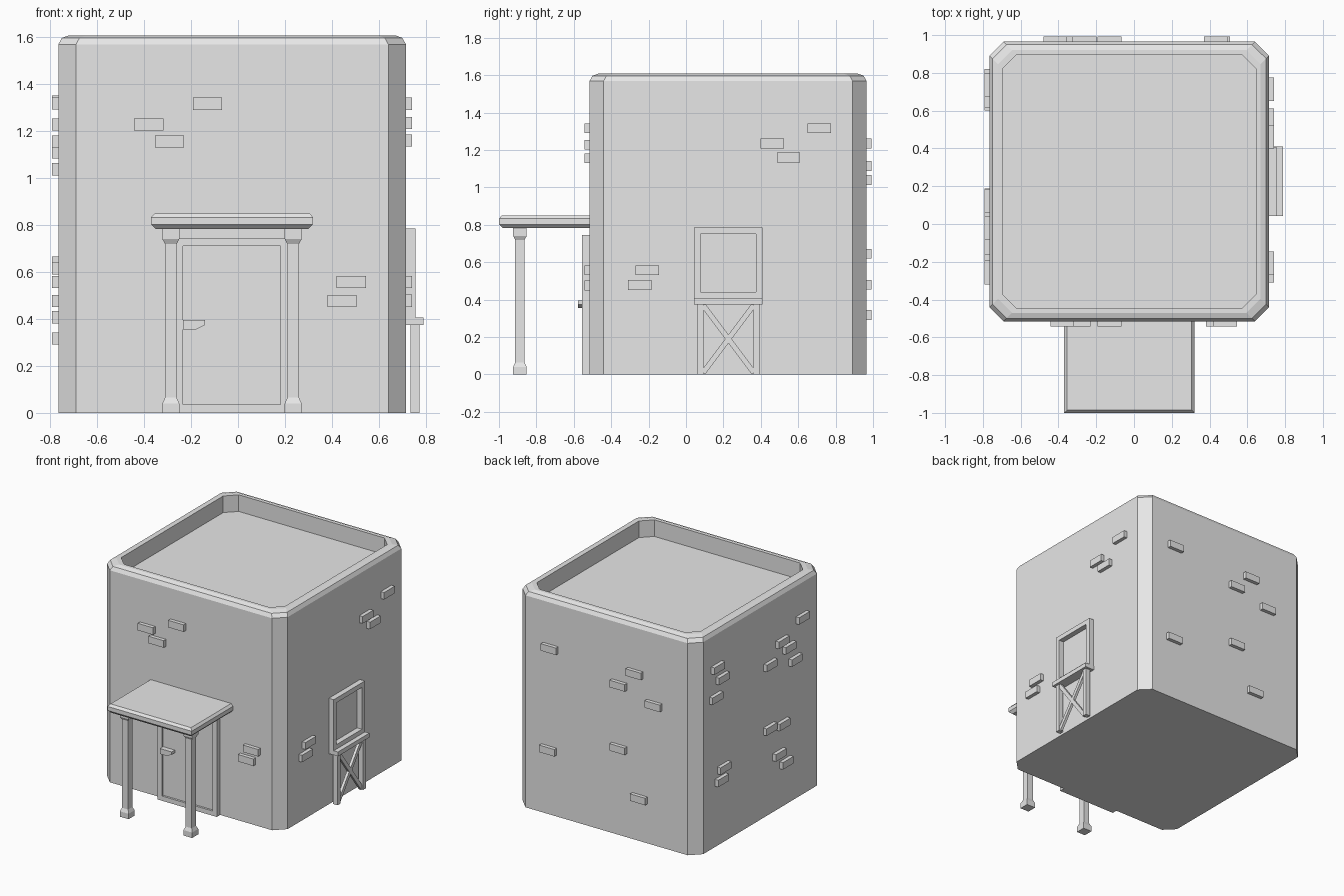
import bpy, bmesh
from mathutils import Matrix, Vector
from math import atan2, hypot

old = bpy.data.objects.get("Cube")
if old:
    bpy.data.objects.remove(old, do_unlink=True)

grey = bpy.data.materials.new("plain grey")
grey.use_nodes = True
grey.diffuse_color = (0.8, 0.8, 0.8, 1)
grey.node_tree.nodes["Principled BSDF"].inputs["Base Color"].default_value = (0.8, 0.8, 0.8, 1)


def finish(name, bm):
    bmesh.ops.recalc_face_normals(bm, faces=bm.faces)
    mesh = bpy.data.meshes.new(name)
    bm.to_mesh(mesh)
    bm.free()
    mesh.materials.append(grey)
    obj = bpy.data.objects.new(name, mesh)
    bpy.context.collection.objects.link(obj)
    return obj


def add_box(bm, lo, hi, turn=Matrix()):
    lo, hi = Vector(lo), Vector(hi)
    place = Matrix.Translation((lo + hi) / 2) @ turn @ Matrix.Diagonal((*(hi - lo), 1))
    bmesh.ops.create_cube(bm, size=1, matrix=place)


def boxes(name, *spans):
    bm = bmesh.new()
    for lo, hi in spans:
        add_box(bm, lo, hi)
    return finish(name, bm)


def loft(name, rings):
    """Join rings of equal point count and cap both ends."""
    bm = bmesh.new()
    loops = [[bm.verts.new(p) for p in ring] for ring in rings]
    for a, b in zip(loops, loops[1:]):
        for i in range(len(a)):
            j = (i + 1) % len(a)
            bm.faces.new((a[i], a[j], b[j], b[i]))
    bm.faces.new(loops[0])
    bm.faces.new(loops[-1])
    return finish(name, bm)


# Tower body: chamfered square with a rounded rim and sunken roof
CX, CY, HALF, CUT = -0.025, 0.225, 0.74, 0.075


def octagon(h, z):
    c = h - CUT
    pts = [(h, -c), (h, c), (c, h), (-c, h), (-h, c), (-h, -c), (-c, -h), (c, -h)]
    return [(CX + x, CY + y, z) for x, y in pts]


rim = [(HALF, 0), (HALF, 1.57), (0.725, 1.597), (0.695, 1.608), (0.672, 1.608), (0.672, 1.485)]
loft("tower_body", [octagon(h, z) for h, z in rim])


# Porch roof with chamfered front and sides
def roof_ring(inset, z):
    l, r, f, b = -0.37 + inset, 0.32 - inset, -1 + inset, -0.51
    return [(l, f, z), (r, f, z), (r, b, z), (l, b, z)]


loft("porch_roof", [roof_ring(i, z) for i, z in
                    [(0.02, 0.783), (0, 0.803), (0, 0.833), (0.015, 0.85)]])


# Porch posts with flared feet and heads
def square(x, y, h, z):
    return [(x - h, y - h, z), (x + h, y - h, z), (x + h, y + h, z), (x - h, y + h, z)]


post = [(0.036, 0), (0.036, 0.04), (0.025, 0.065), (0.025, 0.72), (0.036, 0.74), (0.036, 0.79)]
for side, x in (("right", -0.286), ("left", 0.235)):
    loft("porch_post_" + side, [square(x, -0.888, h, z) for h, z in post])


# Frames built from four bars
def frame(name, axis, u0, u1, z0, z1, w, d0, d1):
    bars = [(u0, u0 + w, z0, z1), (u1 - w, u1, z0, z1),
            (u0 + w, u1 - w, z0, z0 + w), (u0 + w, u1 - w, z1 - w, z1)]
    spans = []
    for a, b, low, high in bars:
        if axis == "x":
            spans.append(((a, d0, low), (b, d1, high)))
        else:
            spans.append(((d0, a, low), (d1, b, high)))
    return boxes(name, *spans)


# Door
frame("door_frame", "x", -0.27, 0.215, 0, 0.745, 0.035, -0.555, -0.51)
boxes("door_panel", ((-0.236, -0.54, 0.03), (0.181, -0.51, 0.715)))
handle = [(-0.235, 0.395), (-0.14, 0.395), (-0.14, 0.375), (-0.18, 0.355), (-0.235, 0.355)]
loft("door_handle", [[(x, y, z) for x, z in handle] for y in (-0.577, -0.535)])

# Window, sill and braced stand on the left wall
frame("window_frame", "y", 0.042, 0.408, 0.405, 0.785, 0.035, 0.71, 0.755)
boxes("window_sill", ((0.71, 0.042, 0.375), (0.79, 0.41, 0.407)))
boxes("stand_legs", *[((0.735, y, 0), (0.773, y + 0.032, 0.378)) for y in (0.062, 0.36)])
bm = bmesh.new()
rise, run = 0.36, 0.27
length = hypot(rise, run)
for s in (1, -1):
    tilt = Matrix.Rotation(s * atan2(rise, run), 4, "X")
    mid = Vector((0.755, 0.227, 0.19))
    size = Vector((0.02, length, 0.028)) / 2
    add_box(bm, mid - size, mid + size, tilt)
finish("stand_cross_brace", bm)

# Raised bricks, as (position along the wall, height)
walls = {
    "front": [(-0.13, 1.317), (-0.38, 1.228), (-0.292, 1.156), (0.482, 0.557), (0.443, 0.476)],
    "left": [(0.713, 1.317), (0.461, 1.235), (0.548, 1.16), (-0.207, 0.557), (-0.247, 0.478)],
    "back": [(0.434, 1.235), (-0.262, 1.235), (-0.13, 1.115), (-0.417, 1.04),
             (0.447, 0.48), (-0.13, 0.645), (-0.298, 0.318)],
    "right": [(-0.257, 1.318), (-0.02, 1.228), (-0.1, 1.156), (-0.172, 1.038), (0.12, 1.11),
              (0.735, 1.325), (0.68, 1.228), (0.757, 1.11), (-0.03, 0.615), (0.125, 0.64),
              (0.015, 0.407), (-0.067, 0.317), (0.663, 0.557), (0.69, 0.476)],
}
for wall, spots in walls.items():
    bm = bmesh.new()
    out = 1 if wall in ("left", "back") else -1
    for u, z in spots:
        if wall in ("front", "back"):
            mid, size = Vector((u, CY + out * HALF, z)), Vector((0.0625, 0.027, 0.026))
        else:
            mid, size = Vector((CX + out * HALF, u, z)), Vector((0.027, 0.0625, 0.026))
        add_box(bm, mid - size, mid + size)
    finish("bricks_" + wall, bm)
